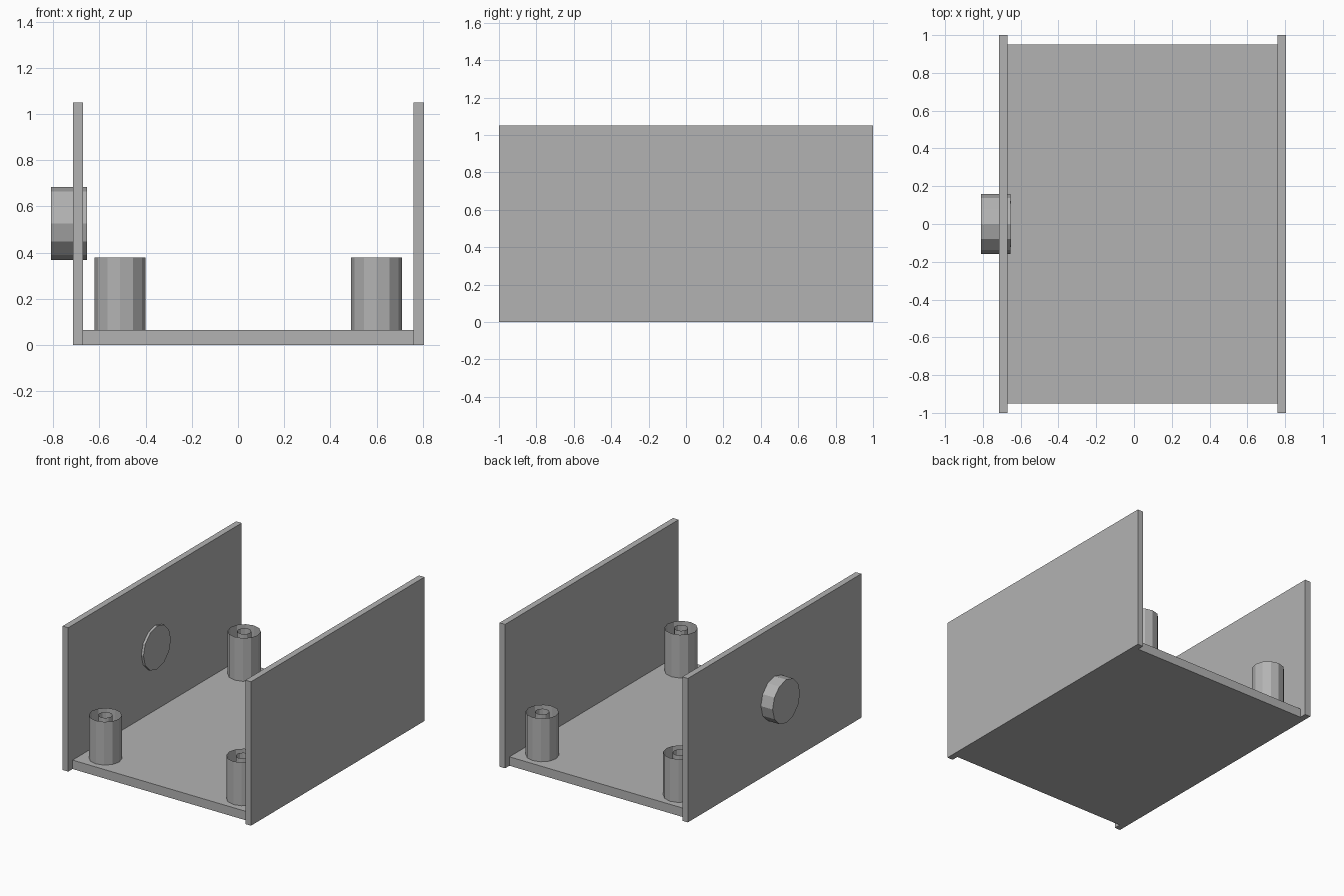
import bpy
import math

default_cube = bpy.data.objects.get("Cube")
if default_cube:
    bpy.data.objects.remove(default_cube, do_unlink=True)

# Single plain grey for the whole case
grey = bpy.data.materials.new("plain_grey")
grey.use_nodes = True
colour = (0.45, 0.45, 0.45, 1)
grey.diffuse_color = colour
grey.node_tree.nodes["Principled BSDF"].inputs["Base Color"].default_value = colour


def finish(name):
    obj = bpy.context.object
    obj.name = name
    obj.data.materials.append(grey)
    return obj


def box(name, low, high):
    centre = [(a + b) / 2 for a, b in zip(low, high)]
    bpy.ops.mesh.primitive_cube_add(size=1, location=centre)
    obj = finish(name)
    obj.scale = [b - a for a, b in zip(low, high)]
    bpy.ops.object.transform_apply(location=False, rotation=False, scale=True)


def cylinder(name, radius, depth, centre, rotation=(0, 0, 0), ends="NGON"):
    bpy.ops.mesh.primitive_cylinder_add(
        vertices=12, radius=radius, depth=depth, location=centre,
        rotation=rotation, end_fill_type=ends)
    finish(name)


# Floor plate and the two longer side walls
floor_top, wall_top = 0.065, 1.05
wall_right, wall_left, thickness = -0.715, 0.805, 0.045
box("floor", (wall_right + thickness, -0.95, 0),
    (wall_left - thickness, 0.95, floor_top))
box("right_wall", (wall_right, -1, 0), (wall_right + thickness, 1, wall_top))
box("left_wall", (wall_left - thickness, -1, 0), (wall_left, 1, wall_top))

# Round plug passing through the right wall
cylinder("wall_plug", 0.158, 0.157, (-0.731, 0, 0.527), (0, math.pi / 2, 0))

# Corner posts: thin open sleeves, each around a narrower open sleeve
post_top = 0.38
for side, x in (("right", -0.51), ("left", 0.6)):
    for end, y in (("front", -0.8), ("back", 0.8)):
        for part, radius in (("sleeve", 0.11), ("screw_hole", 0.047)):
            cylinder(f"{end}_{side}_post_{part}", radius, post_top - floor_top,
                     (x, y, (post_top + floor_top) / 2), ends="NOTHING")
